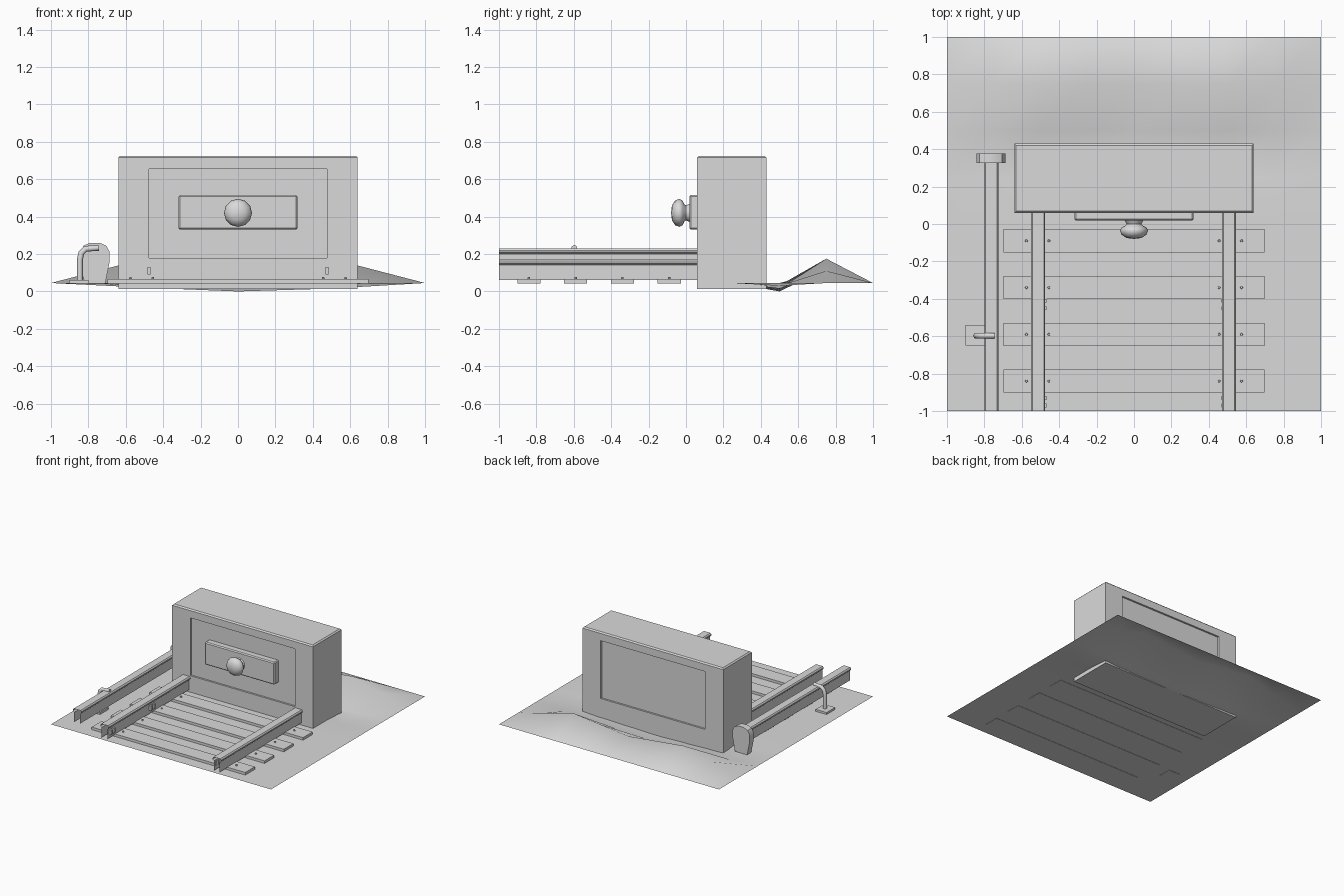
import bpy, bmesh, math
from mathutils import Matrix, Vector

cube = bpy.data.objects.get("Cube")
if cube:
    bpy.data.objects.remove(cube)

grey = bpy.data.materials.new("plain grey")
grey.use_nodes = True
grey.diffuse_color = (0.7, 0.7, 0.7, 1)
grey.node_tree.nodes["Principled BSDF"].inputs["Base Color"].default_value = (0.7, 0.7, 0.7, 1)

GROUND = 0.045


def finish(name, bm, angle=0):
    mesh = bpy.data.meshes.new(name)
    bm.to_mesh(mesh)
    bm.free()
    mesh.materials.append(grey)
    obj = bpy.data.objects.new(name, mesh)
    bpy.context.collection.objects.link(obj)
    if angle:
        bpy.ops.object.select_all(action='DESELECT')
        obj.select_set(True)
        bpy.context.view_layer.objects.active = obj
        bpy.ops.object.shade_smooth_by_angle(angle=math.radians(angle))
    return obj


def add_box(bm, lo, hi):
    lo, hi = Vector(lo), Vector(hi)
    place = Matrix.Translation((lo + hi) / 2) @ Matrix.Diagonal((*(hi - lo), 1))
    return bmesh.ops.create_cube(bm, size=1, matrix=place)["verts"]


def box(name, lo, hi, bevel=0):
    bm = bmesh.new()
    add_box(bm, lo, hi)
    if bevel:
        bmesh.ops.bevel(bm, geom=bm.edges[:], offset=bevel, segments=1, affect='EDGES')
    return finish(name, bm)


def extrude_y(name, points, y0, y1, closed, angle=0):
    """Sweep an x-z outline along y, capped only if closed."""
    bm = bmesh.new()
    front = [bm.verts.new((x, y0, z)) for x, z in points]
    back = [bm.verts.new((x, y1, z)) for x, z in points]
    n = len(points)
    for i in range(n if closed else n - 1):
        j = (i + 1) % n
        bm.faces.new((front[i], front[j], back[j], back[i]))
    if closed:
        bm.faces.new(front[::-1])
        bm.faces.new(back)
        bmesh.ops.recalc_face_normals(bm, faces=bm.faces[:])
    return finish(name, bm, angle)


# Ground sheet with a ditch and a bank behind the block
bm = bmesh.new()
bmesh.ops.create_grid(bm, x_segments=8, y_segments=8, size=1)
offsets = {0.5: (-0.025, -0.045, -0.03), 0.75: (0.13, 0.075, 0.13)}
for v in bm.verts:
    v.co.z = GROUND
    for row, heights in offsets.items():
        if abs(v.co.y - row) < 0.01:
            for x, h in zip((-0.5, 0, 0.5), heights):
                v.co.z += h * max(0, 1 - abs(v.co.x - x) * 2)
finish("ground", bm, 60)

# Buffer block with chamfered top and a sunken panel front and back
bm = bmesh.new()
add_box(bm, (-0.64, 0.06, 0.013), (0.64, 0.43, 0.725))
top_edges = [e for e in bm.edges if all(v.co.z > 0.7 for v in e.verts)]
bmesh.ops.bevel(bm, geom=top_edges, offset=0.01, segments=1, affect='EDGES')
bm.normal_update()
for face in [f for f in bm.faces if abs(f.normal.y) > 0.9]:
    inward = -math.copysign(0.015, face.normal.y)
    for depth in (0, inward):
        bmesh.ops.inset_individual(bm, faces=[face], thickness=0.001)
        for v in face.verts:
            v.co.x = math.copysign(0.475, v.co.x)
            v.co.z = 0.655 if v.co.z > 0.4 else 0.18
            v.co.y += depth
finish("buffer_block", bm)

# Buffer plate and round buffer
box("buffer_plate", (-0.318, 0.018, 0.33), (0.318, 0.08, 0.515), 0.008)
bm = bmesh.new()
profile = [(0, -0.08), (0.04, -0.075), (0.066, -0.058), (0.075, -0.035), (0.066, -0.018),
           (0.045, -0.008), (0.04, 0.0), (0.05, 0.02)]
path = [bm.verts.new((r, y, 0.42)) for r, y in profile]
edges = [bm.edges.new(pair) for pair in zip(path, path[1:])]
for v in path:
    v.co.z = 0
bmesh.ops.spin(bm, geom=path + edges, cent=(0, 0, 0), axis=(0, 1, 0), angle=math.tau,
               steps=12, use_merge=True)
bmesh.ops.remove_doubles(bm, verts=bm.verts[:], dist=0.0005)
bmesh.ops.recalc_face_normals(bm, faces=bm.faces[:])
bmesh.ops.translate(bm, verts=bm.verts[:], vec=(0, 0, 0.42))
finish("buffer_knob", bm, 50)

# Sleepers with bolts beside each rail
for i in range(4):
    y = -0.09 - 0.25 * i
    box(f"sleeper_{i + 1}", (-0.698, y - 0.062, 0.043), (0.698, y + 0.062, 0.066))
    bm = bmesh.new()
    for x in (-0.575, -0.455, 0.455, 0.575):
        bmesh.ops.create_cone(bm, cap_ends=True, segments=8, radius1=0.008, radius2=0.006,
                              depth=0.014, matrix=Matrix.Translation((x, y, 0.069)))
    finish(f"sleeper_bolts_{i + 1}", bm)

# Open-ended rails: two running rails and a raised side rail
half = [(0.026, 0), (0.026, 0.08), (0.0375, 0.09), (0.0375, 0.1), (0.03, 0.11)]
outline = half + [(-x, z) for x, z in reversed(half)]
for name, x0, z0, end in (("right_rail", -0.5125, 0.062, 0.07),
                          ("left_rail", 0.5075, 0.062, 0.07),
                          ("side_rail", -0.763, 0.12, 0.34)):
    extrude_y(name, [(x0 + x, z0 + z) for x, z in outline], -1, end, False, 30)

# Joint clips on the inner rail sides
bm = bmesh.new()
for side in (-1, 1):
    for y in (-0.43, -0.95):
        for dy in (-0.02, 0.02):
            x = side * 0.477
            add_box(bm, (x - 0.008, y + dy - 0.01, 0.09), (x + 0.008, y + dy + 0.01, 0.13))
finish("rail_clips", bm)

# Tapered stop on the end of the side rail
side = [(0.055, GROUND - 0.002), (0.063, 0.08), (0.077, 0.15), (0.077, 0.215),
        (0.06, 0.245), (0.025, 0.26)]
stop = side + [(-x, z) for x, z in reversed(side)]
extrude_y("side_rail_stop", [(-0.765 + x, z) for x, z in stop], 0.325, 0.378, True, 35)

# Bracket carrying the side rail
box("bracket_base", (-0.9, -0.65, 0.043), (-0.8, -0.54, 0.062))
curve = bpy.data.curves.new("bracket_path", 'CURVE')
curve.dimensions = '3D'
curve.bevel_depth = 0.016
curve.bevel_resolution = 1
curve.use_fill_caps = True
spline = curve.splines.new('POLY')
points = [(-0.845, 0.055), (-0.845, 0.17), (-0.838, 0.205), (-0.815, 0.228), (-0.745, 0.233)]
spline.points.add(len(points) - 1)
for p, (x, z) in zip(spline.points, points):
    p.co = (x, -0.597, z, 1)
curve.materials.append(grey)
bpy.context.collection.objects.link(bpy.data.objects.new("bracket_arm", curve))
